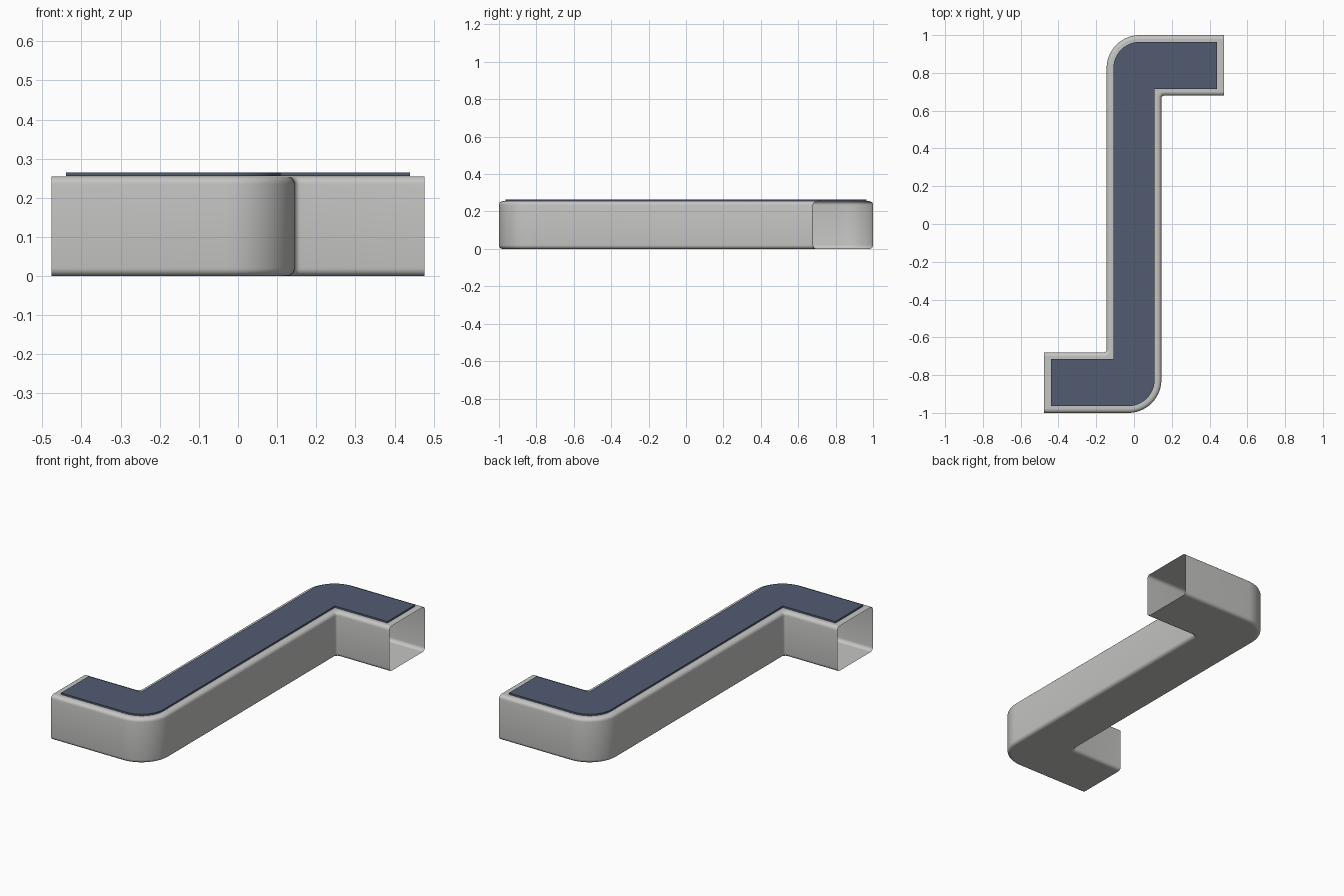
import bpy, bmesh, math

if "Cube" in bpy.data.objects:
    bpy.data.objects.remove(bpy.data.objects["Cube"])

H, HALF_W, LEG_Y = 0.255, 0.145, 0.68   # height, bar half width, inner leg edge
R_OUT, R_IN, BEV = 0.175, 0.015, 0.02   # corner radii, edge rounding


def material(name, rgb):
    m = bpy.data.materials.new(name)
    m.diffuse_color = (*rgb, 1)
    m.use_nodes = True
    m.node_tree.nodes["Principled BSDF"].inputs["Base Color"].default_value = m.diffuse_color
    return m


def arc(cx, cy, r, a0, a1, n):
    return [(cx + r * math.cos(math.radians(a0 + (a1 - a0) * i / n)),
             cy + r * math.sin(math.radians(a0 + (a1 - a0) * i / n))) for i in range(n + 1)]


def outline(d, end, r_in):
    """Z-shaped outline inset by d; second half is the first turned 180 degrees."""
    half = [(-end, -1 + d)]
    half += arc(HALF_W - R_OUT, -1 + R_OUT, R_OUT - d, -90, 0, 14)
    if r_in + d > 1e-6:
        half += arc(HALF_W + r_in, LEG_Y - r_in, r_in + d, 180, 90, 6)
    else:
        half.append((HALF_W - d, LEG_Y + d))
    half.append((end, LEG_Y + d))
    return half + [(-x, -y) for x, y in half]


def loft(name, rings, mat, open_ends):
    """Stack outlines (points, z) into a body with flat caps."""
    bm = bmesh.new()
    vs = [[bm.verts.new((x, y, z)) for x, y in pts] for pts, z in rings]
    n = len(vs[0])
    for a, b in zip(vs, vs[1:]):
        for i in range(n):
            if open_ends and i % (n // 2) == n // 2 - 1:
                continue
            j = (i + 1) % n
            bm.faces.new((a[i], a[j], b[j], b[i]))
    caps = [bm.faces.new(vs[0][::-1]), bm.faces.new(vs[-1])]
    bm.faces.index_update()
    cap_ids = [f.index for f in caps]
    me = bpy.data.meshes.new(name)
    bm.to_mesh(me)
    bm.free()
    me.materials.append(mat)
    ob = bpy.data.objects.new(name, me)
    bpy.context.collection.objects.link(ob)
    bpy.ops.object.select_all(action='DESELECT')
    ob.select_set(True)
    bpy.context.view_layer.objects.active = ob
    bpy.ops.object.shade_smooth_by_angle(angle=math.radians(35))
    for i in cap_ids:
        me.polygons[i].use_smooth = False
    return ob


grey = material("light grey", (0.56, 0.56, 0.55))
blue = material("slate blue", (0.085, 0.105, 0.165))

# Hollow duct: rounded long edges, open at both leg ends
steps = [math.radians(90 * i / 5) for i in range(6)]
low = [(BEV * (1 - math.sin(a)), BEV * (1 - math.cos(a))) for a in steps]
profile = low + [(d, H - z) for d, z in reversed(low)]
loft("duct_shell", [(outline(d, 0.477, R_IN), z) for d, z in profile], grey, True)

# Thin walkway plate on top
plate = outline(0.036, 0.44, -0.036)
loft("top_plate", [(plate, H + 0.0005), (plate, H + 0.0098)], blue, False)
